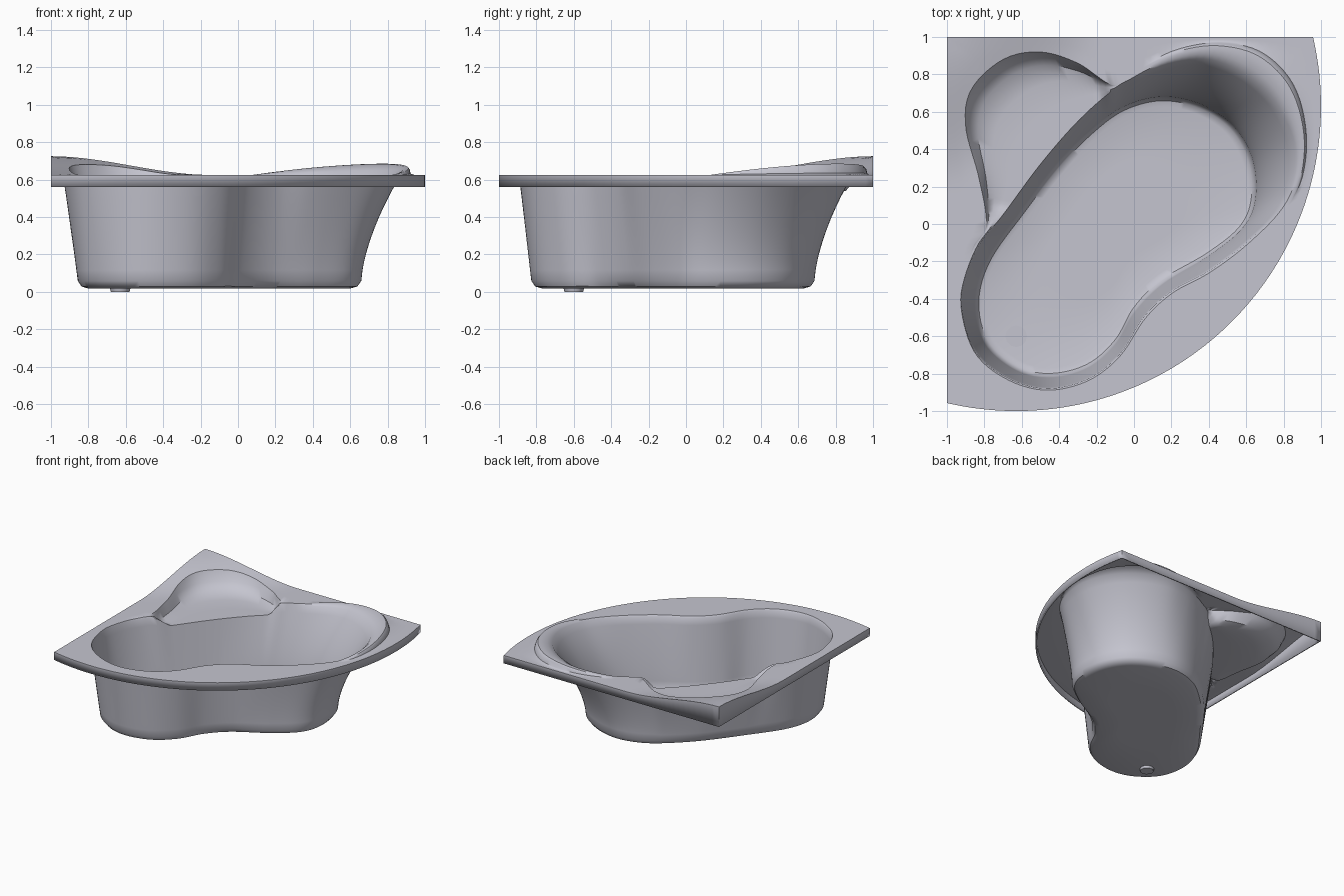
import bpy
import bmesh
import math
from mathutils import Vector

default_cube = bpy.data.objects.get("Cube")
if default_cube:
    bpy.data.objects.remove(default_cube, do_unlink=True)

CENTRE = Vector((-.1, 0))
FLOOR_Z, RIM_Z, SKIRT_Z, SEAT_Z = .03, .625, .56, .53


def make_material(name, colour):
    mat = bpy.data.materials.new(name)
    mat.use_nodes = True
    mat.diffuse_color = colour
    mat.node_tree.nodes["Principled BSDF"].inputs["Base Color"].default_value = colour
    return mat


def smoothstep(value):
    value = max(0, min(1, value))
    return value * value * (3 - 2 * value)


def closed_spline(points, steps=8):
    """Smooth closed outline through a few control points."""
    pts = [Vector(p) for p in points]
    count = len(pts)
    outline = []
    for i in range(count):
        a, b, c, d = (pts[(i + k - 1) % count] for k in range(4))
        for s in range(steps):
            t = s / steps
            outline.append(b + .5 * t * (c - a + t * (2 * a - 5 * b + 4 * c - d
                                         + t * (3 * (b - c) + d - a))))
    return outline


def reach(outline, angle):
    """Distance from the centre to an outline in one direction."""
    ray = Vector((math.cos(angle), math.sin(angle)))
    best = 0
    for i, end in enumerate(outline):
        p = outline[i - 1] - CENTRE
        edge = end - CENTRE - p
        det = ray.cross(edge)
        if abs(det) < 1e-9:
            continue
        along = p.cross(ray) / det
        if -1e-4 <= along <= 1 + 1e-4:
            best = max(best, p.cross(edge) / det)
    return best


def rim_height(x, y):
    """Flat rim that rises towards the wall corner."""
    return RIM_Z + .1 * smoothstep((y - x - 1.15) / .85)


def finish(name, bm, material, smooth_angle):
    bmesh.ops.recalc_face_normals
    mesh = bpy.data.meshes.new(name)
    bm.to_mesh(mesh)
    bm.free()
    obj = bpy.data.objects.new(name, mesh)
    bpy.context.collection.objects.link(obj)
    mesh.materials.append(material)
    bpy.ops.object.select_all(action='DESELECT')
    obj.select_set(True)
    bpy.context.view_layer.objects.active = obj
    bpy.ops.object.shade_smooth_by_angle(angle=math.radians(smooth_angle))
    return obj


# Plan outlines: floor, basin edge, and the ledge round headrest and seat
floor_line = closed_spline([
    (-.84, -.42), (-.79, -.63), (-.63, -.77), (-.45, -.81), (-.25, -.76),
    (-.1, -.63), (0, -.46), (.15, -.31), (.4, -.16), (.58, -.01), (.64, .15),
    (.62, .35), (.52, .52), (.35, .63), (.15, .67), (-.05, .62), (-.22, .5),
    (-.4, .32), (-.6, .06), (-.78, -.2)])
basin_line = closed_spline([
    (-.92, -.45), (-.85, -.68), (-.68, -.82), (-.47, -.88), (-.25, -.83),
    (-.08, -.7), (.05, -.5), (.2, -.36), (.4, -.25), (.6, -.1), (.78, .08),
    (.85, .25), (.85, .45), (.76, .65), (.6, .8), (.4, .88), (.2, .86),
    (0, .78), (-.12, .71), (-.3, .55), (-.5, .32), (-.7, .05), (-.82, -.1),
    (-.9, -.28)])
ledge_line = closed_spline([
    (-.93, -.45), (-.86, -.7), (-.69, -.85), (-.47, -.91), (-.24, -.86),
    (-.05, -.71), (.08, -.52), (.22, -.39), (.42, -.28), (.62, -.13),
    (.8, .06), (.9, .25), (.92, .5), (.85, .75), (.68, .92), (.45, .97),
    (.22, .93), (.05, .84), (-.1, .74), (-.3, .86), (-.5, .92), (-.7, .88),
    (-.87, .72), (-.9, .52), (-.83, .25), (-.79, 0), (-.86, -.12), (-.91, -.28)])

# Rim outline: two straight wall sides and one bowed front
ARC_X, ARC_R = .63, 1.63
sweep = math.asin((1 - ARC_X) / ARC_R)
rim_line = [Vector((-1, 1))]
for i in range(49):
    a = -math.pi / 2 - sweep + (math.pi / 2 + 2 * sweep) * i / 48
    rim_line.append(Vector((-ARC_X + ARC_R * math.cos(a), ARC_X + ARC_R * math.sin(a))))

# Directions, including the exact rim corners
corners = [math.atan2(p.y, p.x) % math.tau
           for p in (rim_line[k] - CENTRE for k in (0, 1, -1))]
angles = [math.tau * i / 180 for i in range(180)]
angles = [a for a in angles if min(abs(a - c) for c in corners) > .012]
angles = sorted(angles + corners)


def section(angle):
    """One radial slice of the tub, from floor to skirt."""
    deg = math.degrees(angle)
    ray = Vector((math.cos(angle), math.sin(angle)))
    floor, basin, ledge, rim = (reach(line, angle) for line in
                                (floor_line, basin_line, ledge_line, rim_line))
    ledge = min(max(ledge, basin + .015), rim - .025)
    seat = smoothstep((ledge - basin - .02) / .12) if 85 < deg < 195 else 0
    head = math.sin(math.pi * (deg - 8) / 70) if 8 < deg < 78 else 0
    flare = 1 + .6 * max(0, math.cos(angle - math.radians(40)))

    def at(r, z):
        p = CENTRE + ray * r
        return Vector((p.x, p.y, z))

    def rim_at(r):
        p = CENTRE + ray * r
        return rim_height(p.x, p.y)

    # Floor and rounded floor corner
    slices = [at(floor * .5, FLOOR_Z), at(floor - .045, FLOOR_Z),
              at(floor - .012, FLOOR_Z + .008), at(floor + .006, FLOOR_Z + .032)]
    # Basin wall, flared at the headrest end
    low = FLOOR_Z + .032
    top = (1 - seat) * (RIM_Z - .012) + seat * SEAT_Z + .035 * head
    for k in range(1, 11):
        v = k / 10
        slices.append(at(floor + .006 + (basin - floor - .006) * v ** flare,
                         low + (top - low) * v))
    # Seat scoop, headrest roll and plain inner lip
    for t, scoop, roll in ((.3, 0, .045), (.6, 0, .058), (.82, .02, .06),
                           (.93, .07, .045), (1, None, .01)):
        r = basin + (ledge - basin) * t
        level = rim_at(r)
        if scoop is not None:
            level = (1 - seat) * level + seat * (SEAT_Z + scoop)
        slices.append(at(r, level + roll * head))
    # Rim top and skirt
    for t in (.3, .65, 1):
        r = ledge + (rim - ledge) * t
        slices.append(at(r, rim_at(r)))
    slices.append(at(rim, SKIRT_Z))
    return slices


acrylic = make_material("pale grey acrylic", (.56, .56, .63, 1))

# Tub shell: join neighbouring slices, then close the floor
bm = bmesh.new()
columns = [[bm.verts.new(p) for p in section(a)] for a in angles]
for i, column in enumerate(columns):
    previous = columns[i - 1]
    for k in range(len(column) - 1):
        bm.faces.new((previous[k], previous[k + 1], column[k + 1], column[k]))
bm.faces.new([column[0] for column in columns])
tub = finish("corner_tub", bm, acrylic, 40)
wall = tub.modifiers.new("wall_thickness", 'SOLIDIFY')
wall.thickness = .012
wall.offset = -1

# Drain fitting through the floor
bm = bmesh.new()
bmesh.ops.create_cone(bm, cap_ends=True, segments=12, radius1=.05, radius2=.058, depth=.032)
bmesh.ops.translate(bm, vec=(-.63, -.6, .016), verts=bm.verts)
finish("drain", bm, acrylic, 30)
